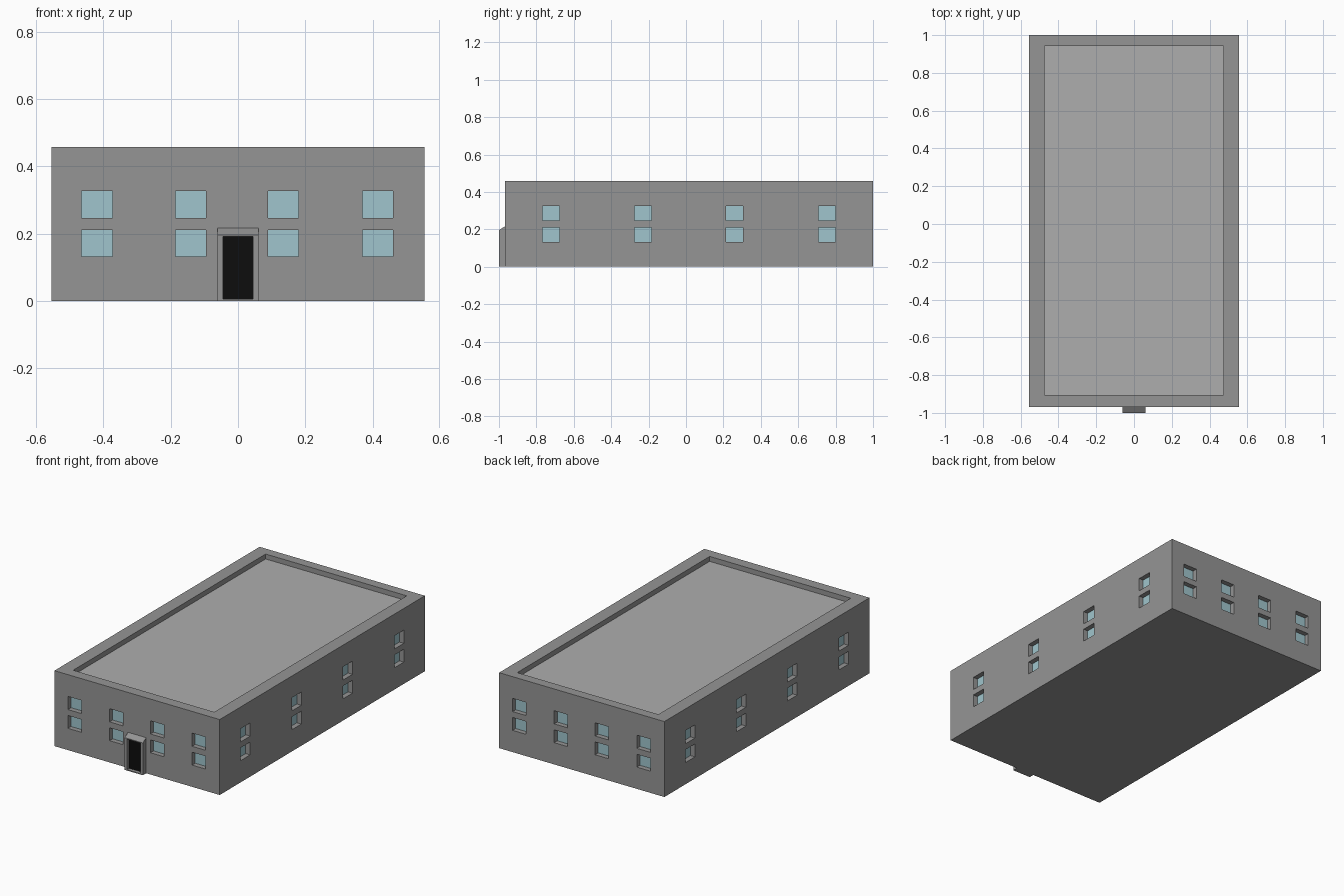
import bpy, bmesh
from mathutils import Matrix, Vector

if "Cube" in bpy.data.objects:
    bpy.data.objects.remove(bpy.data.objects["Cube"])

W, H = 0.555, 0.458            # half width, height
Y0, Y1 = -0.968, 1.0           # front and back wall
YC, L = (Y0 + Y1) / 2, (Y1 - Y0) / 2
WIN_Z = [(0.132, 0.21), (0.246, 0.326)]
FRONT_X = [-0.419, -0.14, 0.135, 0.415]
SIDE_Y = [-0.737, -0.247, 0.244, 0.737]   # relative to the body centre
HALF = 0.0455                  # half window width
DEPTH = 0.03                   # window recess


def material(name, rgb):
    m = bpy.data.materials.new(name)
    m.diffuse_color = (*rgb, 1)
    m.use_nodes = True
    m.node_tree.nodes["Principled BSDF"].inputs["Base Color"].default_value = m.diffuse_color
    return m


def add_box(bm, lo, hi, turn=None):
    lo, hi = Vector(lo), Vector(hi)
    mat = Matrix.Translation((lo + hi) / 2) @ Matrix.Diagonal((*(hi - lo), 1))
    bmesh.ops.create_cube(bm, size=1, matrix=(turn @ mat) if turn else mat)


def make(name, bm, mat=None):
    me = bpy.data.meshes.new(name)
    bmesh.ops.recalc_face_normals(bm, faces=bm.faces)
    bm.to_mesh(me)
    bm.free()
    ob = bpy.data.objects.new(name, me)
    bpy.context.collection.objects.link(ob)
    if mat:
        me.materials.append(mat)
    return ob


def box(name, lo, hi, mat=None):
    bm = bmesh.new()
    add_box(bm, lo, hi)
    return make(name, bm, mat)


def cut(ob, cutter):
    mod = ob.modifiers.new("cut", 'BOOLEAN')
    mod.object, mod.operation, mod.solver = cutter, 'DIFFERENCE', 'EXACT'
    bpy.context.view_layer.objects.active = ob
    bpy.ops.object.modifier_apply(modifier=mod.name)
    bpy.data.objects.remove(cutter)


def windows(bm, near, far):
    """Boxes at every window, from `near` to `far` behind the wall face."""
    walls = [(0, L, FRONT_X), (90, W, SIDE_Y), (180, L, FRONT_X), (270, W, SIDE_Y)]
    for angle, dist, centres in walls:
        turn = Matrix.Translation((0, YC, 0)) @ Matrix.Rotation(angle * 3.14159265 / 180, 4, 'Z')
        for c in centres:
            for z0, z1 in WIN_Z:
                add_box(bm, (c - HALF, -dist + near, z0), (c + HALF, -dist + far, z1), turn)


wall_grey = material("wall_grey", (0.3, 0.3, 0.3))
roof_grey = material("roof_grey", (0.42, 0.42, 0.42))
glass = material("glass", (0.35, 0.56, 0.61))
black = material("black", (0.004, 0.004, 0.004))

# Main block with window recesses and a sunken roof
walls = box("walls", (-W, Y0, 0), (W, Y1, H), wall_grey)
bm = bmesh.new()
windows(bm, -0.05, DEPTH + 0.004)
add_box(bm, (-0.474, -0.904, H - 0.035), (0.474, 0.942, H + 0.1))
cut(walls, make("wall_cutter", bm))

# Window panes and roof deck
bm = bmesh.new()
windows(bm, DEPTH, DEPTH + 0.006)
make("window_panes", bm, glass)
box("roof_deck", (-0.474, -0.904, H - 0.04), (0.474, 0.942, H - 0.03), roof_grey)

# Entrance surround: side profile with a sloping top, extruded across x
bm = bmesh.new()
profile = [(-1, 0), (Y0 + 0.005, 0), (Y0 + 0.005, 0.219), (-1, 0.196)]
face = bm.faces.new([bm.verts.new((-0.061, y, z)) for y, z in profile])
ext = bmesh.ops.extrude_face_region(bm, geom=[face])["geom"]
bmesh.ops.translate(bm, vec=(0.122, 0, 0),
                    verts=[v for v in ext if isinstance(v, bmesh.types.BMVert)])
porch = make("entrance_surround", bm, wall_grey)
cut(porch, box("door_cutter", (-0.045, -1.1, 0.006), (0.045, -0.976, 0.191)))

# Door
box("door", (-0.045, -0.98, 0.006), (0.045, -0.974, 0.191), black)
